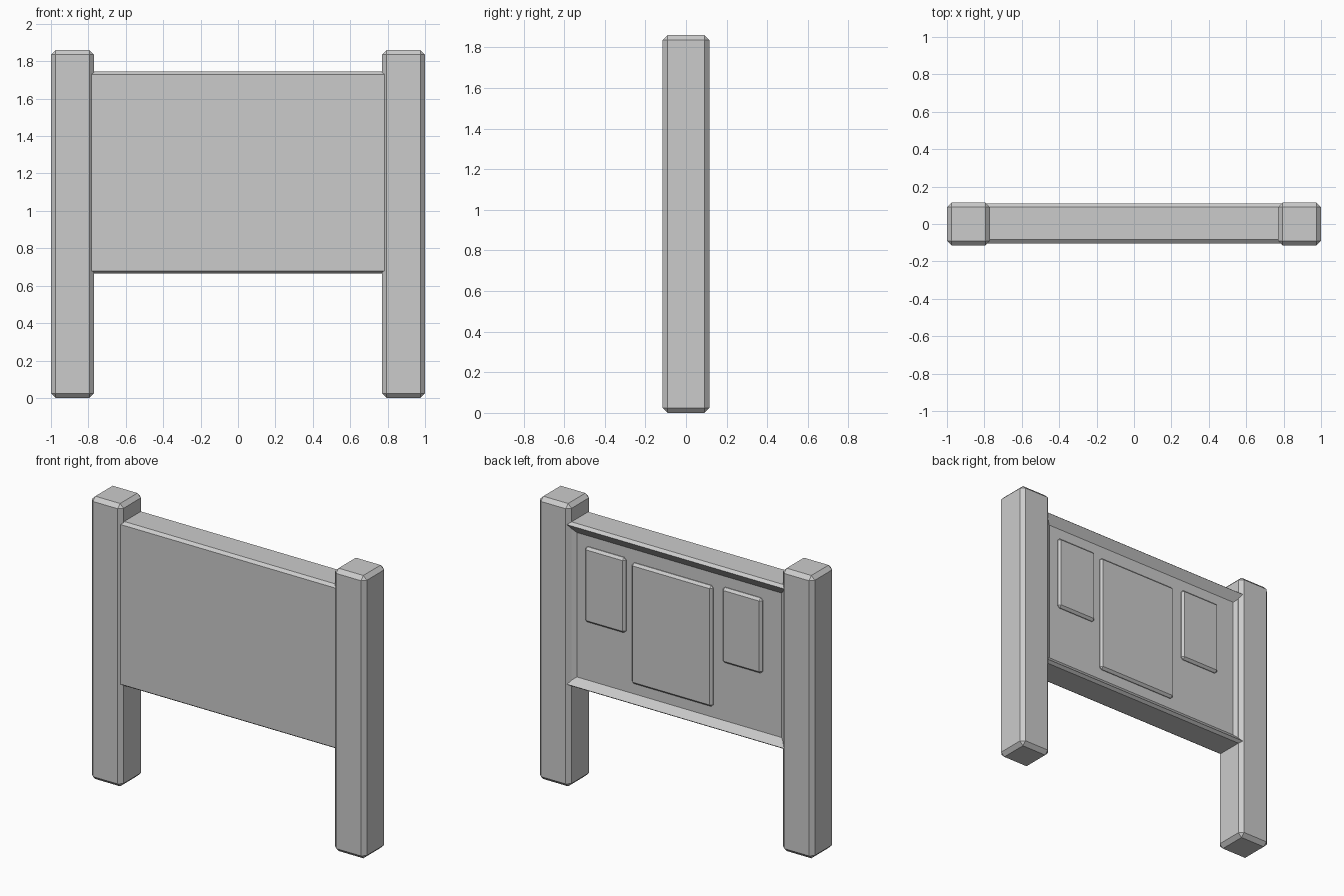
import bpy, bmesh

if "Cube" in bpy.data.objects:
    bpy.data.objects.remove(bpy.data.objects["Cube"])


def make_object(name, bm):
    bmesh.ops.recalc_face_normals(bm, faces=bm.faces)
    mesh = bpy.data.meshes.new(name)
    bm.to_mesh(mesh)
    bm.free()
    obj = bpy.data.objects.new(name, mesh)
    bpy.context.collection.objects.link(obj)
    return obj


def block(name, lo, hi, chamfer):
    """Box between two corners with flat chamfered edges."""
    bm = bmesh.new()
    bmesh.ops.create_cube(bm, size=1)
    for v in bm.verts:
        v.co = [a + (c + 0.5) * (b - a) for a, b, c in zip(lo, hi, v.co)]
    bmesh.ops.bevel(bm, geom=bm.edges[:], offset=chamfer, segments=1,
                    profile=0.5, affect='EDGES')
    return make_object(name, bm)


def extrude(name, loop, offset):
    """Prism made by sweeping a closed 3D outline along an offset."""
    bm = bmesh.new()
    face = bm.faces.new([bm.verts.new(p) for p in loop])
    new = bmesh.ops.extrude_face_region(bm, geom=[face], use_keep_orig=True)
    moved = [g for g in new['geom'] if isinstance(g, bmesh.types.BMVert)]
    bmesh.ops.translate(bm, verts=moved, vec=offset)
    return make_object(name, bm)


# Two square posts
for side, x in (("left", -0.885), ("right", 0.885)):
    block(side + "_post", (x - 0.115, -0.115, 0), (x + 0.115, 0.115, 1.86), 0.025)

# Board with chamfered rails and a recessed back
profile = [(-0.103, 0.68), (-0.083, 0.666), (0.09, 0.666), (0.11, 0.68),
           (0.07, 0.725), (0.07, 1.675), (0.11, 1.73), (0.09, 1.746),
           (-0.083, 1.746), (-0.103, 1.73)]
extrude("board", [(-0.79, y, z) for y, z in profile], (1.58, 0, 0))

# Sloped strips where the recess meets the posts
for side, s in (("left", -1), ("right", 1)):
    outline = [(s * 0.785, 0.06, 0.70), (s * 0.745, 0.06, 0.70),
               (s * 0.745, 0.07, 0.70), (s * 0.77, 0.088, 0.70),
               (s * 0.785, 0.088, 0.70)]
    extrude(side + "_recess_strip", outline, (0, 0, 1.0))

# Raised notice sheets on the back
sheets = [("large_sheet", -0.25, 0.34, 0.795, 1.59),
          ("small_sheet_a", 0.385, 0.68, 1.11, 1.605),
          ("small_sheet_b", -0.61, -0.32, 1.11, 1.605)]
for name, x0, x1, z0, z1 in sheets:
    block(name, (x0, 0.045, z0), (x1, 0.09, z1), 0.015)
